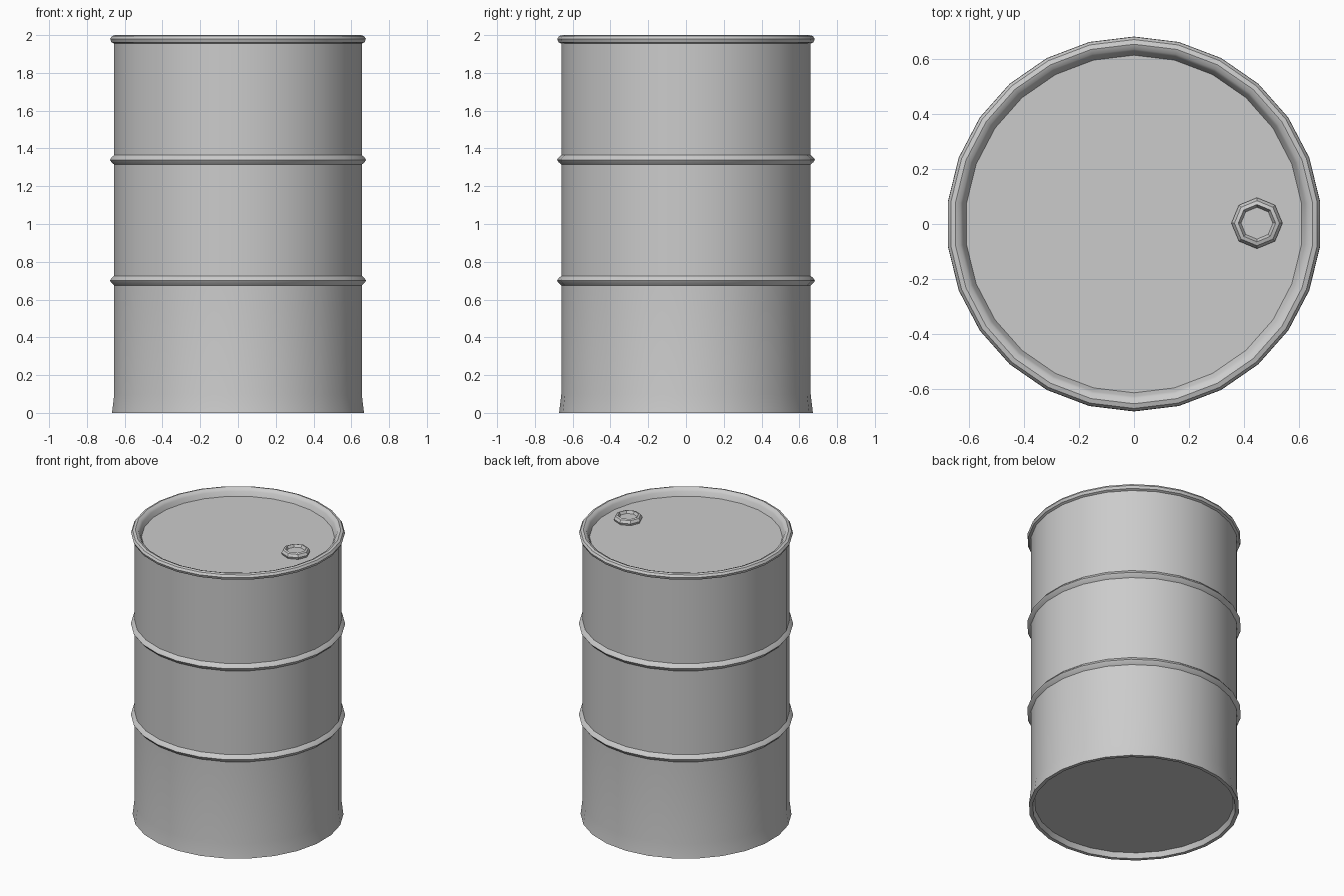
import bpy, bmesh, math

if "Cube" in bpy.data.objects:
    bpy.data.objects.remove(bpy.data.objects["Cube"])


def lathe(name, profile, sides, start=math.pi / 2, center=(0, 0), angle=35):
    """Spin (radius, z) points around a vertical axis and cap open ends."""
    bm = bmesh.new()
    rings = []
    for r, z in profile:
        rings.append([bm.verts.new((center[0] + r * math.cos(start + 2 * math.pi * i / sides),
                                    center[1] + r * math.sin(start + 2 * math.pi * i / sides), z))
                      for i in range(sides)])
    for a, b in zip(rings, rings[1:]):
        for i in range(sides):
            j = (i + 1) % sides
            bm.faces.new((a[i], a[j], b[j], b[i]))
    bm.faces.new(rings[0][::-1])
    bm.faces.new(rings[-1])
    bmesh.ops.recalc_face_normals(bm, faces=bm.faces)
    mesh = bpy.data.meshes.new(name)
    bm.to_mesh(mesh)
    bm.free()
    obj = bpy.data.objects.new(name, mesh)
    bpy.context.collection.objects.link(obj)
    bpy.ops.object.select_all(action='DESELECT')
    obj.select_set(True)
    bpy.context.view_layer.objects.active = obj
    bpy.ops.object.shade_smooth_by_angle(angle=math.radians(angle))
    return obj


BODY = 0.66


def rib(z):
    return [(BODY, z - 0.026), (0.675, z - 0.012), (0.683, z), (0.675, z + 0.012), (BODY, z + 0.026)]


# Drum shell: recessed base, flared foot, two ribs, rolled rim, recessed lid
profile = [(0.635, 0.035), (0.648, 0.0), (0.672, 0.0), (BODY, 0.1)]
profile += rib(0.70) + rib(1.34)
profile += [(BODY, 1.955), (0.675, 1.962), (0.682, 1.98), (0.672, 1.995),
            (0.655, 2.0), (0.637, 1.993), (0.628, 1.98), (0.615, 1.95)]
lathe("drum_shell", profile, 26)

# Bung on the lid with a sunken centre
lathe("lid_bung", [(0.085, 1.945), (0.093, 1.965), (0.082, 1.983),
                   (0.068, 1.988), (0.058, 1.97)], 8, center=(0.448, 0.003))
